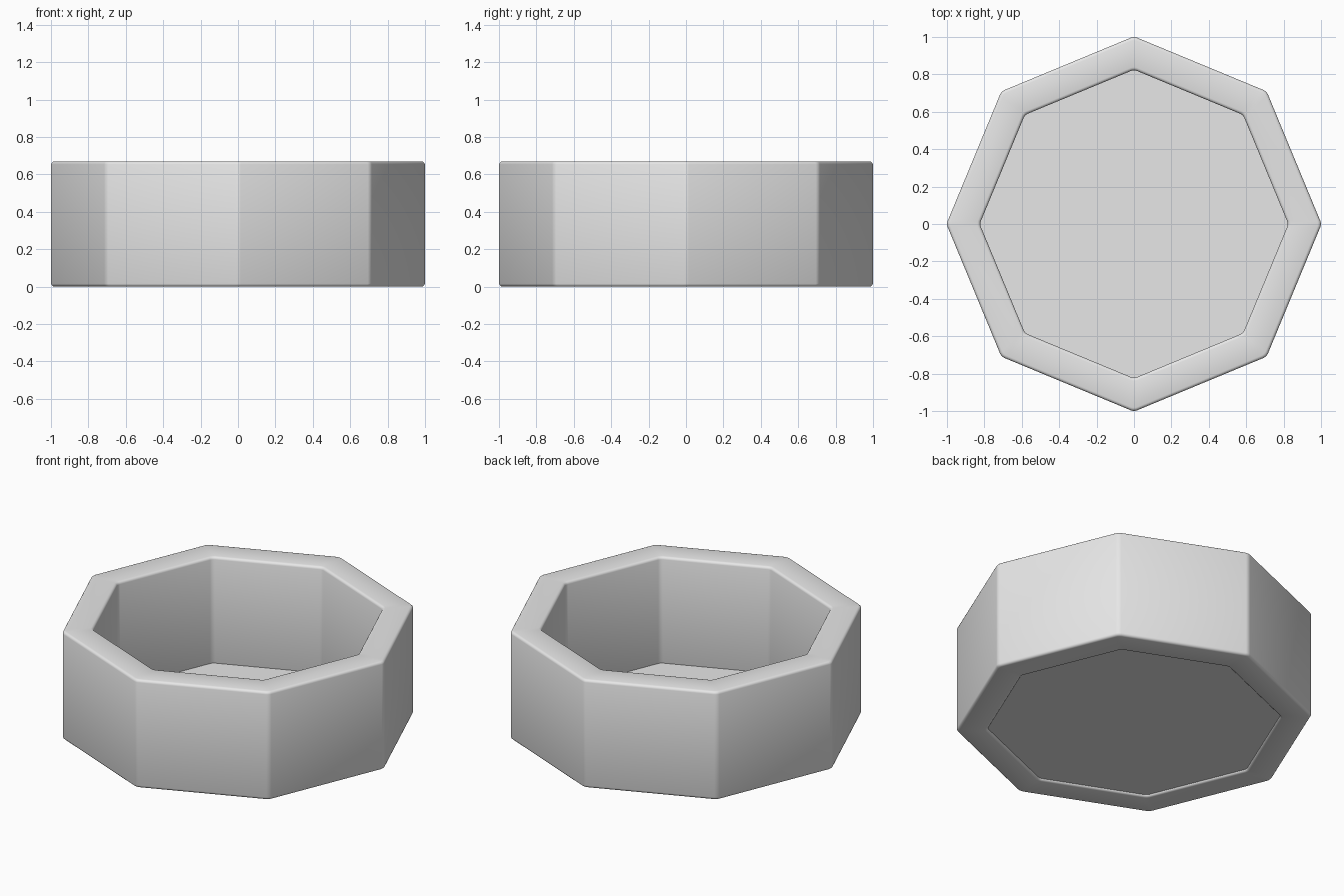
import bpy, bmesh, math

SIDES = 8
OUTER, INNER, HEIGHT, ROUND = 1.003, 0.825, 0.67, 0.016

cube = bpy.data.objects.get("Cube")
if cube:
    bpy.data.objects.remove(cube, do_unlink=True)

gray = bpy.data.materials.new("light_gray")
gray.use_nodes = True
color = (0.8, 0.8, 0.8, 1)
gray.diffuse_color = color
gray.node_tree.nodes["Principled BSDF"].inputs["Base Color"].default_value = color


def octagon(bm, radius, z):
    step = math.tau / SIDES
    return [bm.verts.new((radius * math.cos(i * step), radius * math.sin(i * step), z))
            for i in range(SIDES)]


def finish(bm, name):
    mesh = bpy.data.meshes.new(name)
    bm.to_mesh(mesh)
    bm.free()
    mesh.materials.append(gray)
    obj = bpy.data.objects.new(name, mesh)
    bpy.context.collection.objects.link(obj)
    return obj


# Octagonal wall: a square profile carried round eight corners
bm = bmesh.new()
loops = [octagon(bm, r, z) for r, z in
         ((OUTER, 0), (OUTER, HEIGHT), (INNER, HEIGHT), (INNER, 0))]
for k, low in enumerate(loops):
    high = loops[(k + 1) % len(loops)]
    for i in range(SIDES):
        j = (i + 1) % SIDES
        bm.faces.new((low[i], low[j], high[j], high[i]))
bmesh.ops.recalc_face_normals(bm, faces=bm.faces)

# Softly rounded edges
bmesh.ops.bevel(bm, geom=bm.edges[:], offset=ROUND, segments=3, profile=0.5,
                affect='EDGES', clamp_overlap=True)
for face in bm.faces:
    face.smooth = True
finish(bm, "octagonal_wall")

# Thin floor closing the bottom
bm = bmesh.new()
bm.faces.new(octagon(bm, INNER + 0.01, 0.012))
finish(bm, "floor")
